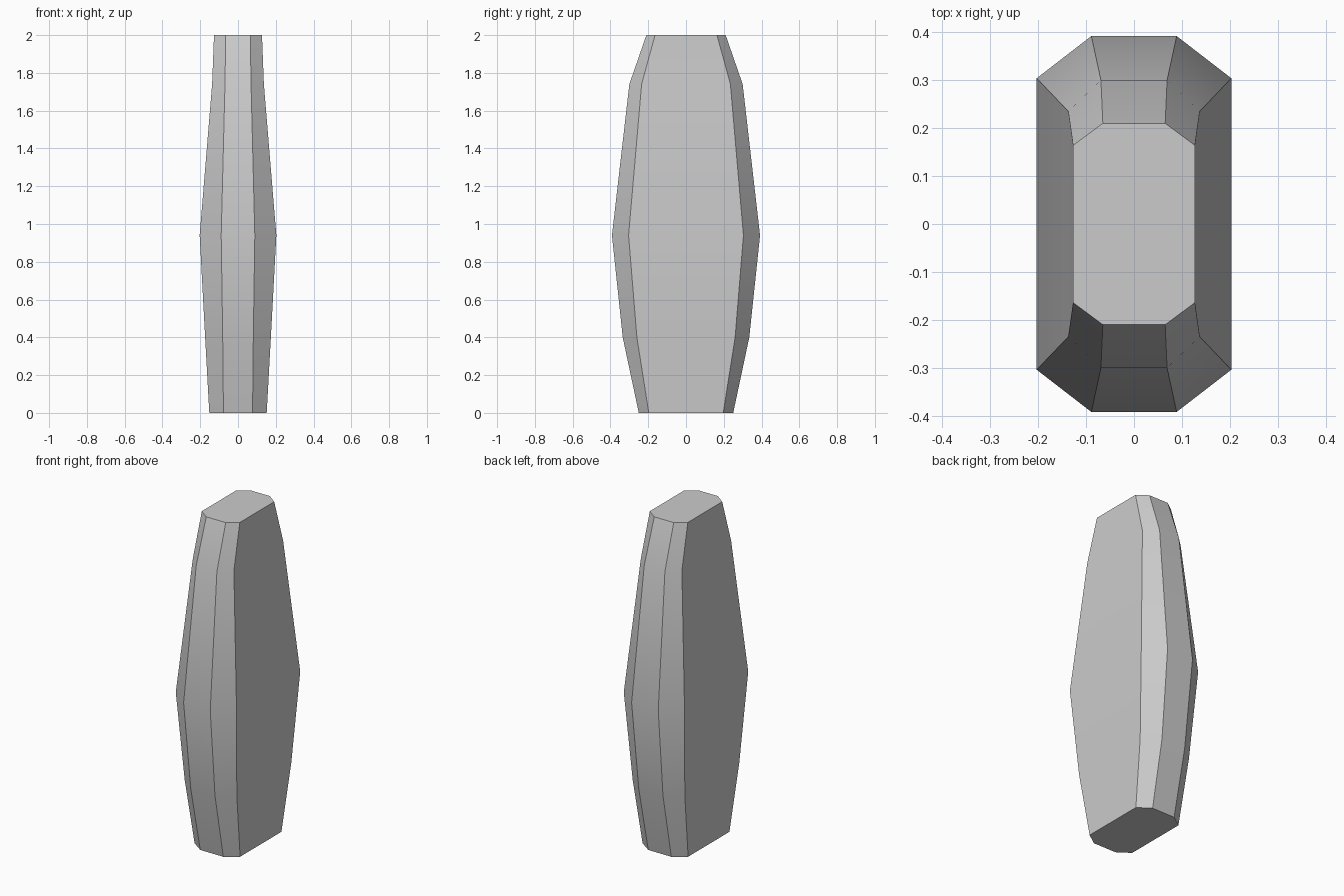
import bpy, bmesh, math

if "Cube" in bpy.data.objects:
    bpy.data.objects.remove(bpy.data.objects["Cube"])

# Cross-sections: height, half width, half depth, flat front half width, flat side half depth
RINGS = [
    (0.00, 0.152, 0.250, 0.077, 0.197),
    (0.40, 0.174, 0.335, 0.081, 0.260),
    (0.94, 0.203, 0.392, 0.089, 0.304),
    (1.74, 0.137, 0.300, 0.069, 0.235),
    (2.00, 0.127, 0.210, 0.065, 0.164),
]


def octagon(bm, z, a, b, cx, cy):
    pts = [(a, -cy), (a, cy), (cx, b), (-cx, b),
           (-a, cy), (-a, -cy), (-cx, -b), (cx, -b)]
    return [bm.verts.new((x, y, z)) for x, y in pts]


# Chamfered tapering bar, lofted through the octagons
bm = bmesh.new()
loops = [octagon(bm, *r) for r in RINGS]
for low, high in zip(loops, loops[1:]):
    for i in range(8):
        j = (i + 1) % 8
        bm.faces.new((low[i], low[j], high[j], high[i]))
bm.faces.new(loops[0][::-1])
bm.faces.new(loops[-1])
bmesh.ops.recalc_face_normals(bm, faces=bm.faces)

mesh = bpy.data.meshes.new("faceted_bar")
bm.to_mesh(mesh)
bm.free()
bar = bpy.data.objects.new("faceted_bar", mesh)
bpy.context.collection.objects.link(bar)

# Soft along the length, crisp at chamfers and ends
bpy.context.view_layer.objects.active = bar
bar.select_set(True)
bpy.ops.object.shade_smooth_by_angle(angle=math.radians(30))
